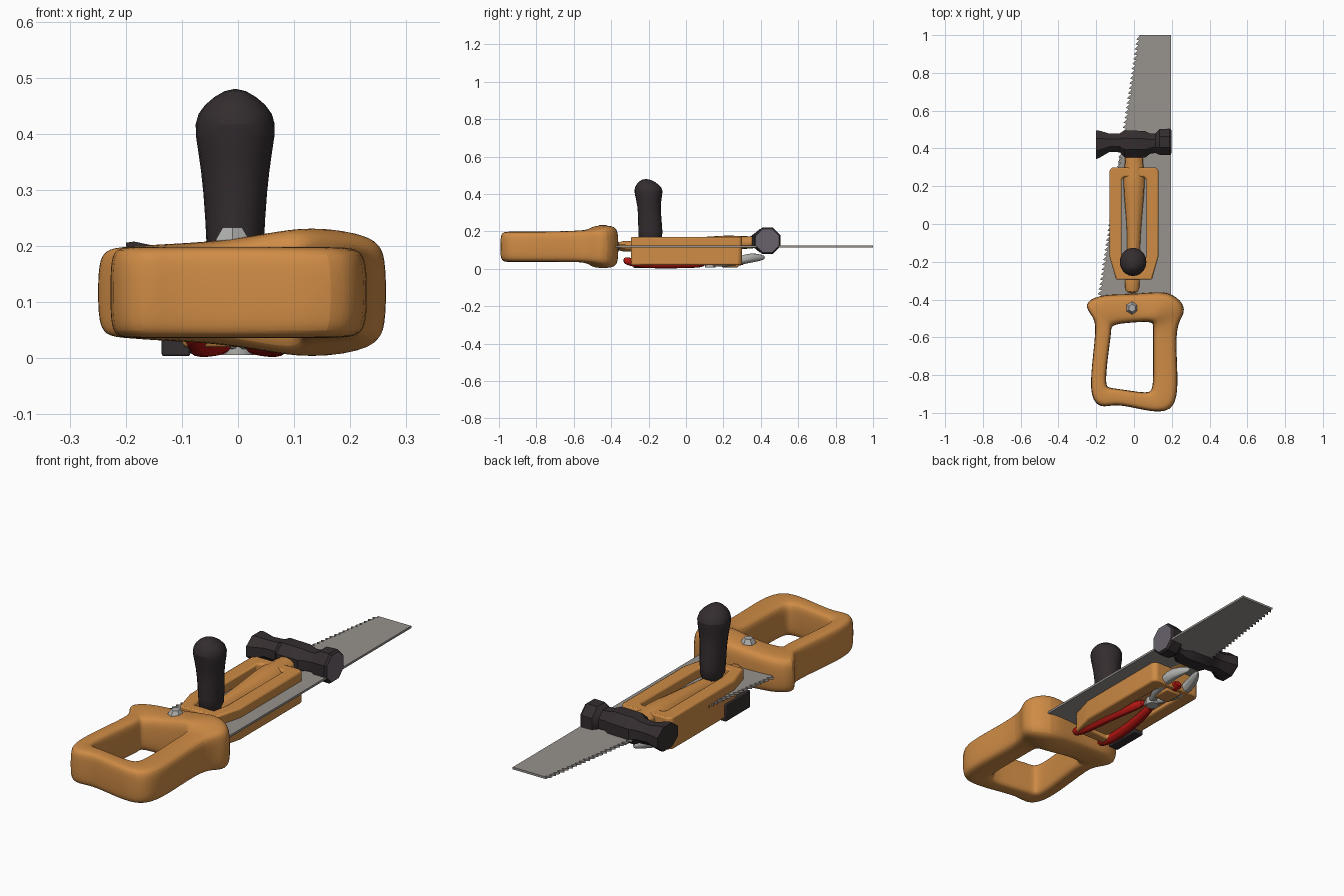
import bpy, bmesh, math
from mathutils import Vector

if "Cube" in bpy.data.objects:
    bpy.data.objects.remove(bpy.data.objects["Cube"])


def material(name, rgb):
    m = bpy.data.materials.new(name)
    m.diffuse_color = (*rgb, 1)
    m.use_nodes = True
    m.node_tree.nodes["Principled BSDF"].inputs["Base Color"].default_value = m.diffuse_color
    return m


ORANGE = material("orange_wood", (0.62, 0.26, 0.06))
STEEL = material("blade_steel", (0.31, 0.29, 0.27))
BLACK = material("charcoal", (0.034, 0.026, 0.028))
FACE = material("hammer_face_grey", (0.14, 0.12, 0.145))
RED = material("red_grip", (0.45, 0.008, 0.006))
SILVER = material("light_steel", (0.42, 0.42, 0.41))


def finish(name, bm, mat, subsurf=0, bevel=0, angle=40):
    bmesh.ops.recalc_face_normals(bm, faces=bm.faces)
    me = bpy.data.meshes.new(name)
    bm.to_mesh(me)
    bm.free()
    ob = bpy.data.objects.new(name, me)
    bpy.context.collection.objects.link(ob)
    me.materials.append(mat)
    if bevel:
        mod = ob.modifiers.new("bevel", 'BEVEL')
        mod.width, mod.segments = bevel, 2
    if subsurf:
        mod = ob.modifiers.new("subsurf", 'SUBSURF')
        mod.levels = mod.render_levels = subsurf
    bpy.ops.object.select_all(action='DESELECT')
    ob.select_set(True)
    bpy.context.view_layer.objects.active = ob
    bpy.ops.object.shade_smooth_by_angle(angle=math.radians(angle))
    return ob


def loft(name, sections, mat, closed=False, **kw):
    """Skin a list of equal-length point rings."""
    bm = bmesh.new()
    rings = [[bm.verts.new(p) for p in s] for s in sections]
    n = len(rings[0])
    pairs = list(zip(rings, rings[1:])) + ([(rings[-1], rings[0])] if closed else [])
    for a, b in pairs:
        for i in range(n):
            j = (i + 1) % n
            bm.faces.new((a[i], a[j], b[j], b[i]))
    if not closed:
        bm.faces.new(rings[0])
        bm.faces.new(rings[-1])
    return finish(name, bm, mat, **kw)


def section(c, u, v, n=8, power=1.0):
    """Superellipse ring around c spanned by half-axes u and v."""
    c, u, v = Vector(c), Vector(u), Vector(v)
    pts = []
    for i in range(n):
        t = math.tau * (i + 0.5) / n
        a, b = math.cos(t), math.sin(t)
        pts.append(c + u * math.copysign(abs(a) ** power, a)
                   + v * math.copysign(abs(b) ** power, b))
    return pts


def tube(name, path, mat, subsurf=1):
    """Path of (x, y, z, half width, half height), running along y."""
    return loft(name, [section(p[:3], (p[3], 0, 0), (0, 0, p[4])) for p in path],
                mat, subsurf=subsurf)


def prism(name, outline, z0, z1, mat, bevel=0):
    bm = bmesh.new()
    f = bm.faces.new([bm.verts.new((x, y, z0)) for x, y in outline])
    ext = bmesh.ops.extrude_face_region(bm, geom=[f])
    for v in ext["geom"]:
        if isinstance(v, bmesh.types.BMVert):
            v.co.z = z1
    return finish(name, bm, mat, bevel=bevel, angle=30)


def box(x0, x1, y0, y1):
    return [(x0, y0), (x1, y0), (x1, y1), (x0, y1)]


# Saw handle: closed ring of (outer x, y, inner x, y, bottom, top)
stations = [
    (-.19, -.372, -.08, -.53, .03, .205), (-.05, -.372, -.03, -.525, .025, .21),
    (.08, -.362, .03, -.52, .01, .225), (.19, -.355, .085, -.52, -.002, .238),
    (.268, -.42, .1, -.53, .01, .225), (.268, -.48, .1, -.56, .03, .21),
    (.22, -.54, .1, -.62, .035, .205), (.23, -.75, .1, -.75, .035, .2),
    (.235, -.93, .1, -.87, .035, .2), (.18, -1.005, .08, -.895, .035, .2),
    (.04, -.985, 0, -.885, .035, .2), (-.1, -.95, -.1, -.87, .035, .2),
    (-.175, -.98, -.14, -.865, .035, .2), (-.235, -.92, -.15, -.84, .035, .2),
    (-.225, -.75, -.14, -.72, .035, .2), (-.2, -.55, -.12, -.58, .035, .2),
    (-.215, -.49, -.12, -.55, .035, .2), (-.275, -.425, -.11, -.54, .035, .2)]
rings = []
for ox, oy, ix, iy, lo, hi in stations:
    rings.append(section(((ox + ix) / 2, (oy + iy) / 2, (lo + hi) / 2),
                         ((ox - ix) / 2, (oy - iy) / 2, 0),
                         (0, 0, (hi - lo) / 2), 12, 0.45))
loft("saw_handle", rings, ORANGE, closed=True, subsurf=2)

# Hex screw on the saw handle
loft("handle_screw", [section((-.01, -.445, z), (r, 0, 0), (0, r, 0), 6)
                      for z, r in ((.18, .034), (.212, .034), (.233, .02))], SILVER, angle=20)

# Saw blade with toothed left edge
teeth = 54
a, b = Vector((-.19, -.40)), Vector((.02, 1.0))
outline = [(.195, -.40), (.195, 1.0), (.02, 1.0)]
for i in range(teeth):
    p = b.lerp(a, (i + 0.1) / teeth)
    q = b.lerp(a, (i + 0.9) / teeth)
    outline += [(p.x + .012, p.y), (q.x - .006, q.y)]
outline.append(tuple(a))
prism("saw_blade", outline, .115, .125, STEEL)

# Slotted tool body and its floor
outer = [(-.13, .285), (-.115, .3), (.115, .3), (.13, .285),
         (.13, -.17), (.095, -.295), (-.095, -.295), (-.13, -.17)]
inner = [(-.065, .235), (-.05, .25), (.05, .25), (.065, .235),
         (.065, -.17), (.05, -.25), (-.05, -.25), (-.065, -.17)]
loft("tool_body", [[(ox, oy, .02), (ox, oy, .17), (ix, iy, .17), (ix, iy, .02)]
                   for (ox, oy), (ix, iy) in zip(outer, inner)],
     ORANGE, closed=True, bevel=.008)
prism("body_floor", box(-.08, .08, -.26, .26), .04, .09, ORANGE)
prism("underside_rib", box(-.04, .04, .19, .28), .008, .05, ORANGE, .006)
prism("side_block", box(-.136, -.085, -.28, -.10), .004, .085, BLACK, .004)

# Upright grip: (z, centre y, half x, half y)
grip = [(.13, -.19, .052, .068), (.2, -.19, .054, .07), (.3, -.195, .06, .064),
        (.37, -.2, .07, .07), (.42, -.2, .08, .086), (.452, -.205, .062, .066),
        (.482, -.215, .016, .02)]
loft("upright_grip", [section((-.005, y, z), (rx, 0, 0), (0, ry, 0), 10)
                      for z, y, rx, ry in grip], BLACK, subsurf=1)

# Hammer handle lying in the slot
tube("hammer_handle", [
    (-.01, -.375, .12, .045, .032), (-.01, -.3, .12, .045, .032),
    (-.005, -.2, .122, .038, .032), (0, -.05, .128, .038, .036),
    (0, .1, .134, .053, .04), (0, .21, .14, .064, .043),
    (0, .28, .14, .058, .04), (0, .33, .14, .052, .036), (0, .42, .145, .05, .036)], ORANGE)

# Hammer head: (x, centre y, half y, half z)
head = [(-.2, .42, .078, .058), (-.185, .422, .075, .06), (-.13, .43, .05, .048),
        (-.075, .43, .052, .052), (-.05, .425, .074, .064), (.06, .422, .072, .064),
        (.085, .425, .055, .054), (.115, .428, .054, .054), (.135, .434, .07, .07),
        (.188, .435, .072, .072), (.198, .435, .064, .064)]
ob = loft("hammer_head", [section((x, y, .15), (0, ry * 1.05, 0), (0, 0, rz * 1.05))
                          for x, y, ry, rz in head], BLACK, angle=35)
ob.data.materials.append(FACE)
for f in ob.data.polygons:
    if f.center.x > .197:
        f.material_index = 1

# Pliers under the body
for s, side in ((-1, "left"), (1, "right")):
    tube("pliers_grip_" + side, [
        (s * .072, -.335, .045, .014, .014), (s * .074, -.32, .042, .023, .024),
        (s * .074, -.25, .027, .024, .026), (s * .066, -.1, .025, .024, .026),
        (s * .035, .05, .026, .022, .024), (s * .022, .105, .028, .018, .02)], RED)
    tube("pliers_jaw_" + side, [
        (s * .022, .08, .028, .014, .014), (-s * .015, .15, .028, .022, .018),
        (-s * .045, .22, .03, .024, .02), (-s * .062, .29, .045, .028, .026),
        (-s * .055, .35, .06, .03, .03), (-s * .03, .41, .06, .014, .016),
        (-s * .025, .422, .06, .006, .008)], SILVER)
loft("pliers_pivot", [section((0, .13, z), (.03, 0, 0), (0, .03, 0), 12)
                      for z in (.006, .05)], SILVER)
tube("pliers_spacer", [(0, .26, .03, .03, .018), (0, .29, .035, .032, .02),
                       (0, .32, .04, .022, .016)], RED)
